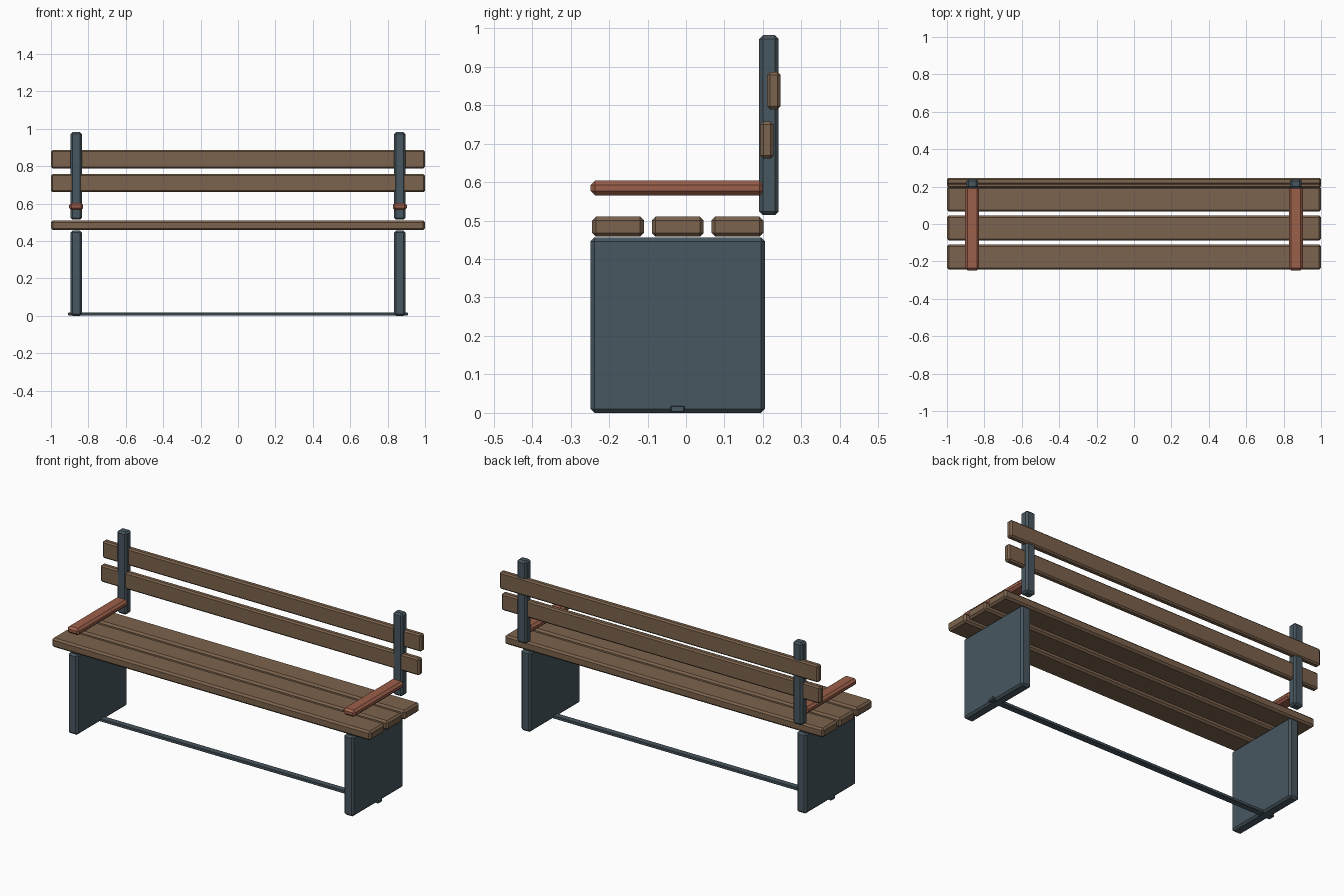
import bpy, bmesh

if "Cube" in bpy.data.objects:
    bpy.data.objects.remove(bpy.data.objects["Cube"])


def material(name, rgb):
    m = bpy.data.materials.new(name)
    m.diffuse_color = (*rgb, 1)
    m.use_nodes = True
    m.node_tree.nodes["Principled BSDF"].inputs["Base Color"].default_value = m.diffuse_color
    return m


WOOD = material("brown_wood", (0.20, 0.125, 0.075))
METAL = material("dark_metal", (0.065, 0.095, 0.115))
RED = material("red_wood", (0.33, 0.115, 0.07))


def box(name, x, y, z, mat, bevel=0.01):
    """Chamfered box from (min, max) ranges on each axis."""
    bm = bmesh.new()
    bmesh.ops.create_cube(bm, size=1)
    for v in bm.verts:
        for i, (lo, hi) in enumerate((x, y, z)):
            v.co[i] = hi if v.co[i] > 0 else lo
    if bevel:
        bmesh.ops.bevel(bm, geom=bm.edges[:], offset=bevel, segments=1,
                        profile=0.5, affect='EDGES')
    bmesh.ops.recalc_face_normals(bm, faces=bm.faces[:])
    me = bpy.data.meshes.new(name)
    bm.to_mesh(me)
    bm.free()
    me.materials.append(mat)
    ob = bpy.data.objects.new(name, me)
    bpy.context.collection.objects.link(ob)
    return ob


FULL = (-1, 1)

# seat slats
for i in range(3):
    y0 = -0.244 + i * 0.155
    box(f"seat_slat_{i + 1}", FULL, (y0, y0 + 0.135), (0.458, 0.51), WOOD)

# back slats, upper one set further back
box("back_slat_lower", FULL, (0.193, 0.228), (0.661, 0.757), WOOD, 0.008)
box("back_slat_upper", FULL, (0.211, 0.246), (0.789, 0.886), WOOD, 0.008)

# leg panel, back post and armrest on each side
for side, s in (("left", -1), ("right", 1)):
    def span(w):
        return (s * 0.865 - w / 2, s * 0.865 + w / 2)
    box(f"leg_panel_{side}", span(0.06), (-0.248, 0.205), (0, 0.456), METAL)
    box(f"back_post_{side}", span(0.06), (0.19, 0.241), (0.514, 0.982), METAL)
    box(f"armrest_{side}", span(0.075), (-0.248, 0.203), (0.565, 0.604), RED, 0.012)

# low stretcher bar passing through the leg panels
box("stretcher", (-0.908, 0.908), (-0.04, -0.004), (0.002, 0.018), METAL, 0.002)
